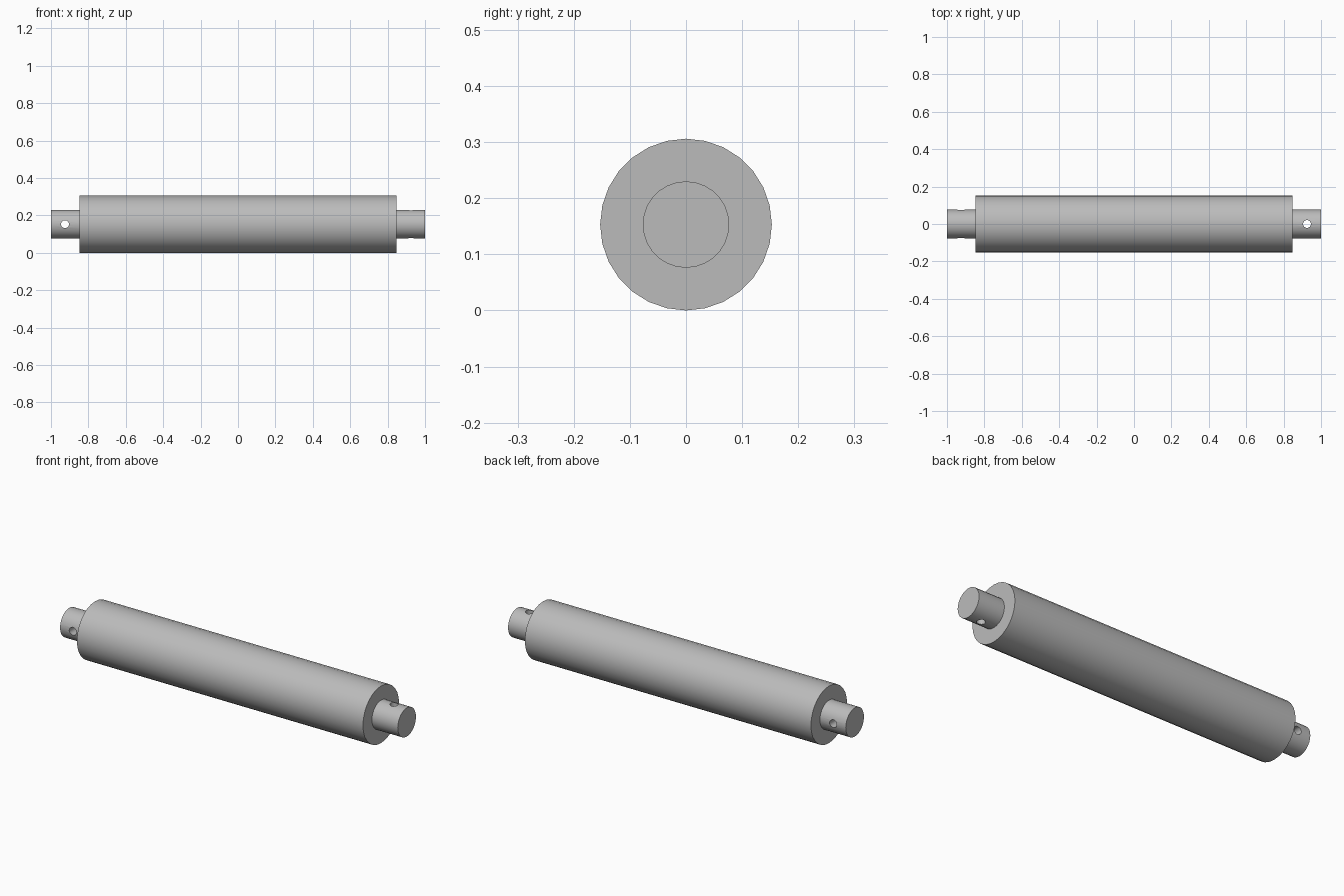
import bpy
import math

cube = bpy.data.objects.get("Cube")
if cube:
    bpy.data.objects.remove(cube, do_unlink=True)

RADIUS = 0.153
BODY_END = 0.847
SIDES = 28

steel = bpy.data.materials.new("plain grey")
steel.use_nodes = True
grey = (0.5, 0.5, 0.5, 1)
steel.diffuse_color = grey
steel.node_tree.nodes["Principled BSDF"].inputs["Base Color"].default_value = grey


def rod(name, radius, length, location, rotation, sides=SIDES):
    bpy.ops.mesh.primitive_cylinder_add(
        vertices=sides, radius=radius, depth=length, location=location, rotation=rotation)
    obj = bpy.context.object
    obj.name = name
    obj.data.materials.append(steel)
    return obj


def smooth(obj):
    bpy.ops.object.select_all(action="DESELECT")
    obj.select_set(True)
    bpy.context.view_layer.objects.active = obj
    bpy.ops.object.shade_smooth_by_angle(angle=math.radians(30))


ALONG_X = (0, math.pi / 2, 0)
ALONG_Y = (math.pi / 2, 0, 0)
ALONG_Z = (0, 0, 0)

# Main roller
smooth(rod("roller_body", RADIUS, 2 * BODY_END, (0, 0, RADIUS), ALONG_X))

# End pins, each with a cross-drilled hole; the two holes are at right angles
for side, name, direction in ((-1, "right", ALONG_Y), (1, "left", ALONG_Z)):
    inner = BODY_END - 0.01
    pin = rod(f"{name}_end_pin", 0.077, 1 - inner,
              (side * (1 + inner) / 2, 0, RADIUS), ALONG_X)
    drill = rod(f"{name}_drill", 0.021, 0.4, (side * 0.925, 0, RADIUS), direction, 24)
    cut = pin.modifiers.new("pin_hole", "BOOLEAN")
    cut.operation = "DIFFERENCE"
    cut.solver = "EXACT"
    cut.object = drill
    bpy.ops.object.select_all(action="DESELECT")
    pin.select_set(True)
    bpy.context.view_layer.objects.active = pin
    bpy.ops.object.modifier_apply(modifier=cut.name)
    bpy.data.objects.remove(drill, do_unlink=True)
    smooth(pin)
